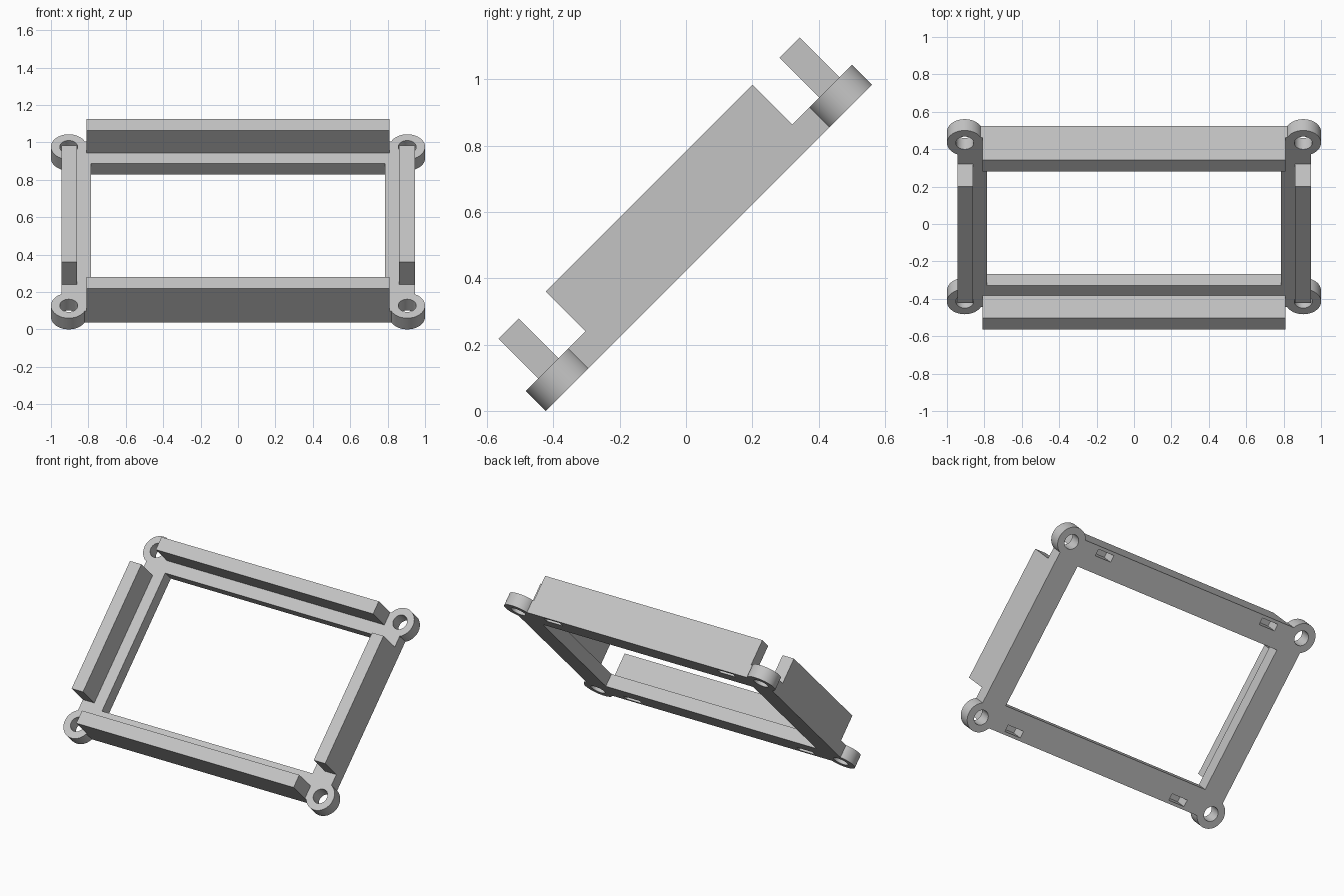
import bpy
import math
from mathutils import Matrix

cube = bpy.data.objects.get("Cube")
if cube:
    bpy.data.objects.remove(cube, do_unlink=True)

# Main dimensions, measured in the plane of the frame before tilting
THICK, WALL_TOP = 0.085, 0.255
OUT_X, OUT_Y = 0.945, 0.642
IN_X, IN_Y = 0.785, 0.476
LUG_X, LUG_Y, LUG_R, HOLE_R = 0.905, 0.60, 0.095, 0.048
SLOT_X = 0.645
SIGNS = (-1, 1)

grey = bpy.data.materials.new("light grey")
grey.use_nodes = True
COLOUR = (0.55, 0.55, 0.55, 1)
grey.diffuse_color = COLOUR
grey.node_tree.nodes["Principled BSDF"].inputs["Base Color"].default_value = COLOUR


def box(name, x0, x1, y0, y1, z0, z1):
    bpy.ops.mesh.primitive_cube_add(size=1)
    ob = bpy.context.object
    ob.name = name
    ob.data.transform(
        Matrix.Translation(((x0 + x1) / 2, (y0 + y1) / 2, (z0 + z1) / 2))
        @ Matrix.Diagonal((x1 - x0, y1 - y0, z1 - z0, 1)))
    return ob


def disc(name, x, y, radius, z0, z1):
    bpy.ops.mesh.primitive_cylinder_add(vertices=64, radius=radius, depth=z1 - z0)
    ob = bpy.context.object
    ob.name = name
    ob.data.transform(Matrix.Translation((x, y, (z0 + z1) / 2)))
    return ob


def combine(target, tool, operation):
    mod = target.modifiers.new(operation, "BOOLEAN")
    mod.operation, mod.solver, mod.object = operation, "EXACT", tool
    bpy.context.view_layer.objects.active = target
    bpy.ops.object.modifier_apply(modifier=mod.name)
    bpy.data.objects.remove(tool, do_unlink=True)


# Base plate with round corner lugs
plate = box("base_plate", -OUT_X, OUT_X, -OUT_Y, OUT_Y, 0, THICK)
corners = [(sx, sy) for sx in SIGNS for sy in SIGNS]
for sx, sy in corners:
    combine(plate, disc("lug", sx * LUG_X, sy * LUG_Y, LUG_R, 0, THICK), "UNION")

# Window, screw holes and the small slots under the long walls
combine(plate, box("window", -IN_X, IN_X, -IN_Y, IN_Y, -1, 1), "DIFFERENCE")
for sx, sy in corners:
    combine(plate, disc("hole", sx * LUG_X, sy * LUG_Y, HOLE_R, -1, 1), "DIFFERENCE")
    x, y = sx * SLOT_X, sy * LUG_Y
    combine(plate, box("slot", x - 0.06, x + 0.06, y - 0.022, y + 0.022, -1, 1),
            "DIFFERENCE")

# Upright walls: long ones front and back, short ones at the sides
parts = [plate]
for s, end, side in ((-1, "front", "right"), (1, "back", "left")):
    y0, y1 = sorted((s * 0.555, s * OUT_Y))
    parts.append(box(end + "_wall", -0.81, 0.81, y0, y1, THICK, WALL_TOP))
    x0, x1 = sorted((s * 0.86, s * OUT_X))
    parts.append(box(side + "_wall", x0, x1, -0.44, 0.44, THICK, WALL_TOP))

# Tilt the whole frame back
tilt = Matrix.Translation((0, 0.069, 0.4915)) @ Matrix.Rotation(math.radians(45), 4, "X")
bpy.ops.object.select_all(action="DESELECT")
for ob in parts:
    ob.data.transform(tilt)
    ob.data.materials.clear()
    ob.data.materials.append(grey)
    ob.select_set(True)
bpy.context.view_layer.objects.active = plate
bpy.ops.object.shade_smooth_by_angle(angle=math.radians(30))
